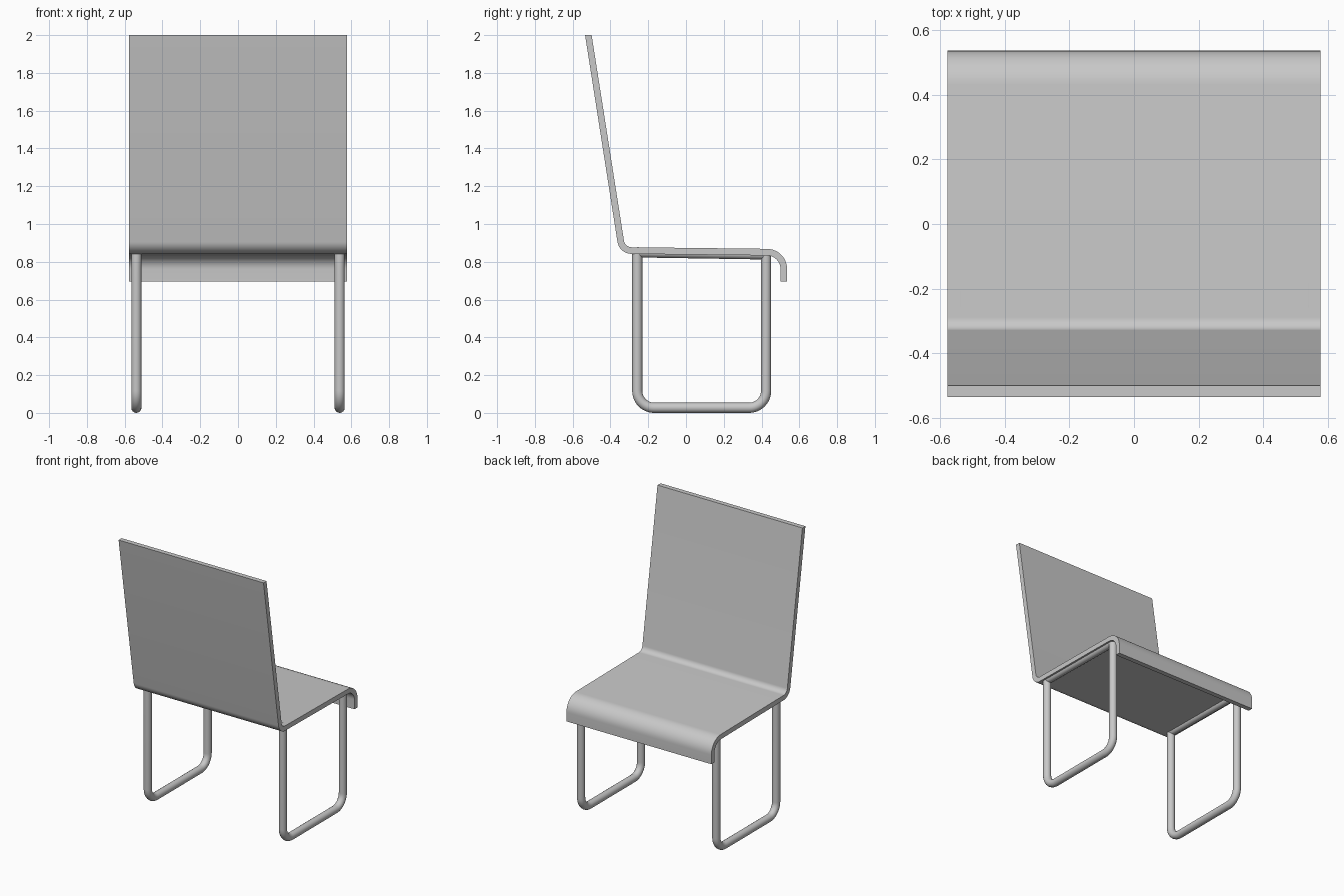
import bpy, bmesh, math
from mathutils import Vector

cube = bpy.data.objects.get("Cube")
if cube:
    bpy.data.objects.remove(cube, do_unlink=True)

grey = bpy.data.materials.new("light grey")
grey.use_nodes = True
grey.diffuse_color = (0.58, 0.58, 0.58, 1)
grey.node_tree.nodes["Principled BSDF"].inputs["Base Color"].default_value = grey.diffuse_color


def fillet(points, radii, steps=12):
    """Round the inner corners of an open (y, z) path."""
    pts = [Vector(p) for p in points]
    path = [pts[0]]
    for a, p, b, r in zip(pts, pts[1:], pts[2:], radii):
        u, v = (a - p).normalized(), (b - p).normalized()
        half = u.angle(v) / 2
        centre = p + (u + v).normalized() * (r / math.sin(half))
        start = p + u * (r / math.tan(half)) - centre
        end = p + v * (r / math.tan(half)) - centre
        sweep = start.angle(end)
        for i in range(steps + 1):
            t = i / steps
            path.append(centre + (start * math.sin((1 - t) * sweep)
                                  + end * math.sin(t * sweep)) / math.sin(sweep))
    return path + [pts[-1]]


def finish(obj):
    obj.data.materials.clear()
    obj.data.materials.append(grey)
    bpy.ops.object.select_all(action='DESELECT')
    obj.select_set(True)
    bpy.context.view_layer.objects.active = obj
    if obj.type == 'CURVE':
        bpy.ops.object.convert(target='MESH')
    bpy.ops.object.shade_smooth_by_angle(angle=math.radians(35))


def sheet(name, path, thickness, width):
    """Bent sheet: a thickened path extruded across x."""
    near, far = [], []
    for i, p in enumerate(path):
        d = path[min(i + 1, len(path) - 1)] - path[max(i - 1, 0)]
        n = Vector((-d.y, d.x)).normalized() * thickness / 2
        if i in (0, len(path) - 1):      # ends are cut level
            n.y = 0
        near.append(p + n)
        far.append(p - n)
    bm = bmesh.new()
    outline = near + far[::-1]
    face = bm.faces.new([bm.verts.new((-width / 2, p.x, p.y)) for p in outline])
    ext = bmesh.ops.extrude_face_region(bm, geom=[face], use_keep_orig=True)
    moved = [g for g in ext["geom"] if isinstance(g, bmesh.types.BMVert)]
    bmesh.ops.translate(bm, verts=moved, vec=(width, 0, 0))
    bmesh.ops.recalc_face_normals(bm, faces=bm.faces)
    mesh = bpy.data.meshes.new(name)
    bm.to_mesh(mesh)
    bm.free()
    obj = bpy.data.objects.new(name, mesh)
    bpy.context.collection.objects.link(obj)
    finish(obj)


def tube(name, x, path, radius):
    curve = bpy.data.curves.new(name, 'CURVE')
    curve.dimensions = '3D'
    curve.bevel_depth = radius
    curve.bevel_resolution = 6
    curve.use_fill_caps = True
    spline = curve.splines.new('POLY')
    spline.points.add(len(path) - 1)
    for point, p in zip(spline.points, path):
        point.co = (x, p[0], p[1], 1)
    obj = bpy.data.objects.new(name, curve)
    bpy.context.collection.objects.link(obj)
    finish(obj)


# Seat, backrest and front lip in one bent sheet
profile = fillet([(-0.517, 2), (-0.338, 0.86), (0.518, 0.85), (0.518, 0.695)], [0.058, 0.09])
sheet("seat_and_backrest", profile, 0.035, 1.154)

# Tubular legs with a rail under each side of the seat
R = 0.027
BACK, FRONT = -0.258, 0.424
loop = fillet([(BACK, 0.855), (BACK, R + 0.004), (FRONT, R + 0.004), (FRONT, 0.845)], [0.09, 0.09])
loop = [p - Vector((0, 0.004)) if p.y < 0.2 else p for p in loop]
for side, x in (("left", 0.538), ("right", -0.538)):
    tube(side + "_leg_loop", x, loop, R)
    tube(side + "_seat_rail", x, [(BACK, 0.85), (FRONT, 0.839)], R)
